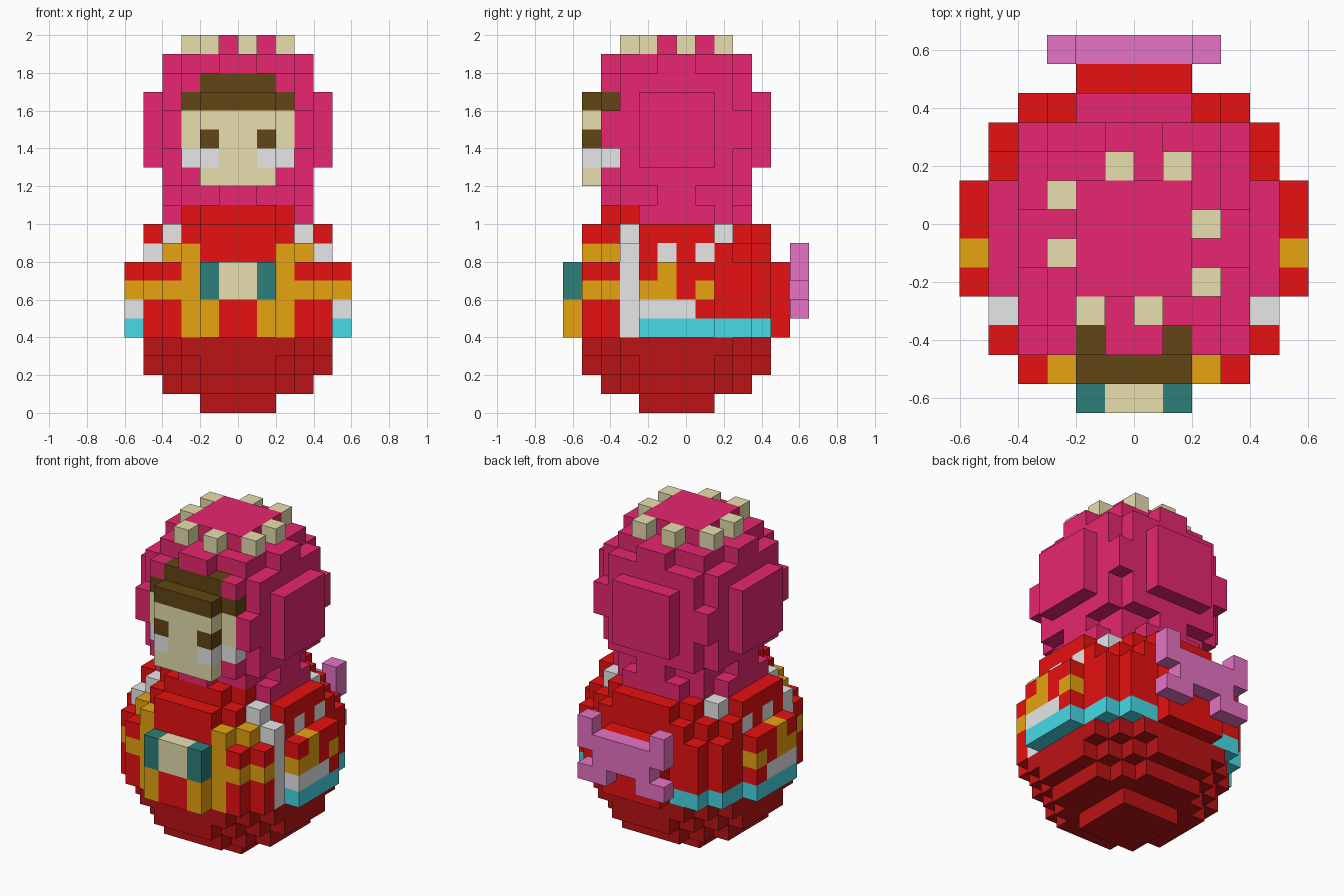
import bpy
import bmesh

if "Cube" in bpy.data.objects:
    bpy.data.objects.remove(bpy.data.objects["Cube"], do_unlink=True)

S = 0.1  # edge length of one block

COLOURS = {
    "magenta": (252, 43, 122), "red": (250, 19, 19), "dark_red": (187, 19, 21),
    "cream": (249, 240, 189), "ochre": (249, 176, 19), "brown": (98, 69, 19),
    "teal": (45, 127, 122), "white": (250, 250, 250), "cyan": (78, 236, 251),
    "orchid": (249, 125, 211),
}


def linear(c):
    c /= 255
    return c / 12.92 if c <= 0.04045 else ((c + 0.055) / 1.055) ** 2.4


materials = {}
for name, rgb in COLOURS.items():
    m = bpy.data.materials.new(name)
    m.use_nodes = True
    col = (*[linear(c) for c in rgb], 1)
    m.diffuse_color = col
    m.node_tree.nodes["Principled BSDF"].inputs["Base Color"].default_value = col
    materials[name] = m

cells = {}  # (i, j, k) -> (part, colour)


def ball(radius, centre_k, choose):
    """Fill a blocky ball; choose(i, j, k) gives (part, colour) or None."""
    for i in range(-radius, radius):
        for j in range(-radius, radius):
            for k in range(centre_k - radius, centre_k + radius):
                d = (i + .5) ** 2 + (j + .5) ** 2 + (k + .5 - centre_k) ** 2
                if d < radius ** 2 and choose(i, j, k):
                    cells[i, j, k] = choose(i, j, k)


def paint(part, colour, a, j, k, add=False):
    """Recolour (or add) blocks on both sides; a is the block range out from x = 0."""
    for u in range(*a):
        for i in (u, -1 - u):
            for v in range(*j):
                for w in range(*k):
                    if add or (i, v, w) in cells:
                        cells[i, v, w] = (part, colour)


# Round body with a dark base, and the round head above it
def body_rule(i, j, k):
    if k < 4:
        return "base", "dark_red"
    if k == 10 and j >= -2 or k > 10:
        return "headscarf", "magenta"
    return "dress", "red"


ball(6, 6, body_rule)
ball(5, 15, lambda i, j, k: ("headscarf", "magenta") if k > 10 else None)

# Hem band around the sides and back
paint("dress", "cyan", (3, 6), (-2, 5), (4, 5))
paint("dress", "cyan", (0, 3), (4, 5), (4, 5))
paint("dress", "white", (5, 6), (-2, 1), (5, 6))

# White edging and shoulder dots
paint("dress", "white", (4, 5), (-3, -2), (4, 9))
paint("dress", "white", (3, 4), (-3, -2), (9, 10))
paint("dress", "white", (3, 4), (2, 3), (9, 10))
for j in (-1, 1):
    paint("dress", "white", (4, 5), (j, j + 1), (8, 9))

# Ochre sleeve pattern
paint("dress", "ochre", (5, 6), (-1, 0), (7, 8))
paint("dress", "ochre", (5, 6), (-2, 0), (6, 7))
paint("dress", "ochre", (5, 6), (1, 2), (6, 7))

# Ochre trim on the front
paint("dress", "ochre", (2, 4), (-5, -3), (8, 9))
paint("dress", "ochre", (2, 3), (-6, -4), (7, 8))
paint("dress", "ochre", (2, 5), (-6, -3), (6, 7))
paint("dress", "ochre", (1, 3), (-6, -4), (4, 6))

# Folded hands with cuffs
paint("hands", "cream", (0, 1), (-6, -5), (6, 8))
paint("cuffs", "teal", (1, 2), (-6, -5), (6, 8))

# Face, hair, eyes and cheeks
paint("face", "cream", (0, 2), (-5, -4), (12, 13), add=True)
paint("face", "cream", (0, 3), (-5, -3), (13, 16))
paint("face", "white", (1, 3), (-5, -3), (13, 14))
paint("face", "brown", (1, 2), (-5, -4), (14, 15))
paint("hair", "brown", (0, 3), (-5, -3), (16, 17))
paint("hair", "brown", (0, 2), (-4, -3), (17, 18))

# Ring of pearls on the crown
for i, j in ((-3, 1), (-3, -1), (-2, -3), (0, -3), (2, -2), (2, 0), (1, 2), (-1, 2)):
    cells[i, j, 19] = ("pearls", "cream")

# Bow on the back: (out-range, height)
for a, k in (((1, 3), 5), ((0, 2), 6), ((0, 3), 7), ((2, 3), 8)):
    paint("bow", "orchid", a, (6, 7), (k, k + 1), add=True)

# Corner offsets of each block side, counter-clockwise from outside
SIDES = {}
for axis in range(3):
    for sign in (0, 1):
        ring = []
        for p, q in ((0, 0), (1, 0), (1, 1), (0, 1)):
            c = [0, 0, 0]
            c[axis], c[(axis + 1) % 3], c[(axis + 2) % 3] = sign, p, q
            ring.append(tuple(c))
        n = [0, 0, 0]
        n[axis] = 2 * sign - 1
        SIDES[tuple(n)] = ring if sign else ring[::-1]


def build(part):
    """Make one object from the exposed block sides of a part."""
    own = {p: c for p, (name, c) in cells.items() if name == part}
    slots = sorted(set(own.values()))
    bm = bmesh.new()
    verts = {}
    for (i, j, k), colour in own.items():
        for n, ring in SIDES.items():
            if (i + n[0], j + n[1], k + n[2]) in cells:
                continue
            corners = []
            for c in ring:
                key = (i + c[0], j + c[1], k + c[2])
                if key not in verts:
                    verts[key] = bm.verts.new((key[0] * S, key[1] * S - S / 2, key[2] * S))
                corners.append(verts[key])
            bm.faces.new(corners).material_index = slots.index(colour)
    mesh = bpy.data.meshes.new(part)
    bm.to_mesh(mesh)
    bm.free()
    for s in slots:
        mesh.materials.append(materials[s])
    bpy.context.collection.objects.link(bpy.data.objects.new(part, mesh))


for part in sorted({p for p, _ in cells.values()}):
    build(part)
